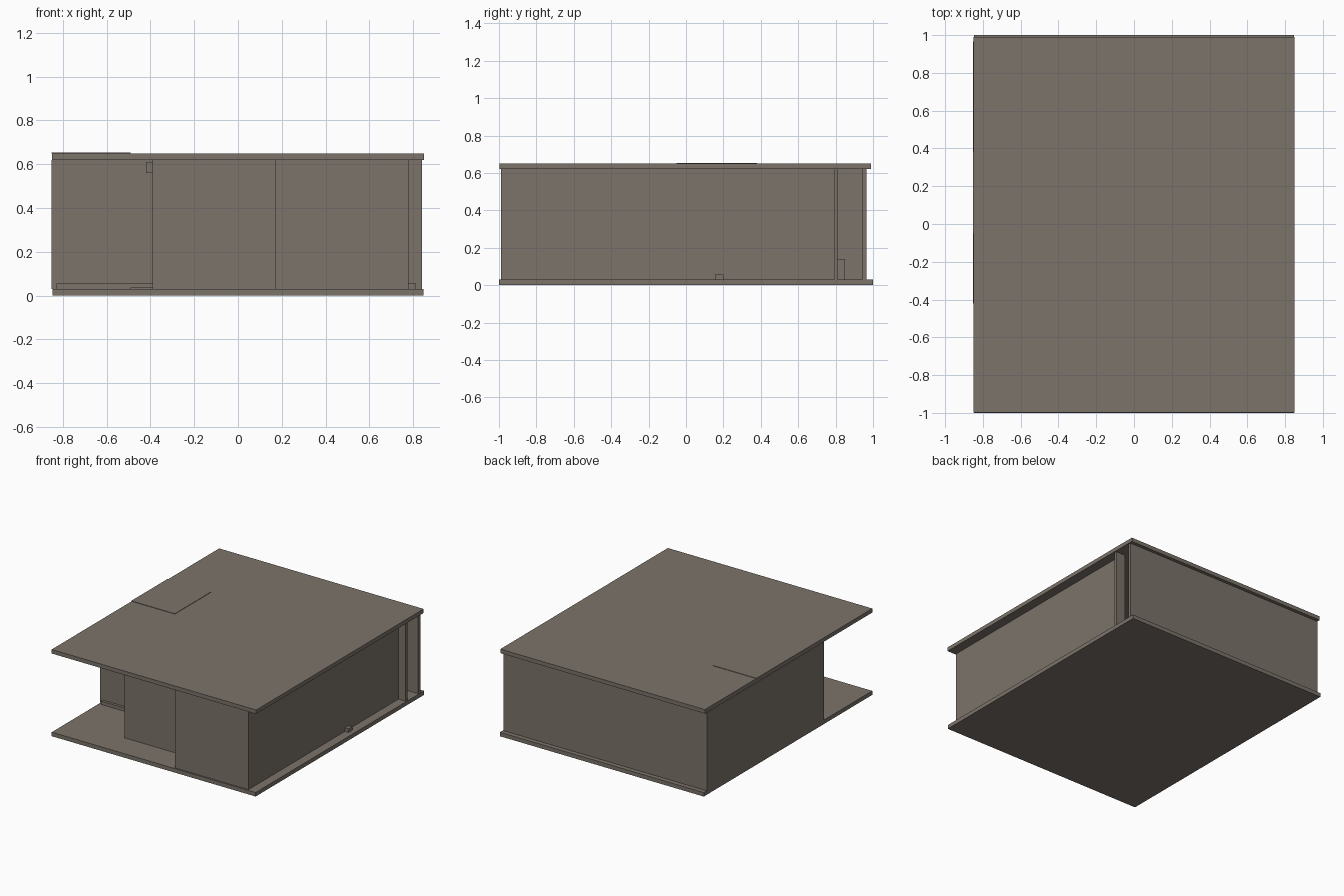
import bpy

if "Cube" in bpy.data.objects:
    bpy.data.objects.remove(bpy.data.objects["Cube"])

# single warm grey finish
mat = bpy.data.materials.new("warm_grey")
mat.diffuse_color = (0.20, 0.172, 0.145, 1)
mat.use_nodes = True
mat.node_tree.nodes["Principled BSDF"].inputs["Base Color"].default_value = mat.diffuse_color


def box(name, x0, x1, y0, y1, z0, z1):
    """Axis-aligned block given by its limits."""
    bpy.ops.mesh.primitive_cube_add(size=1, location=((x0 + x1) / 2, (y0 + y1) / 2, (z0 + z1) / 2))
    ob = bpy.context.object
    ob.name = name
    ob.scale = (x1 - x0, y1 - y0, z1 - z0)
    bpy.ops.object.transform_apply(location=False, rotation=False, scale=True)
    ob.data.materials.append(mat)
    return ob


FLOOR, CEIL, TOP = 0.03, 0.62, 0.65
T = 0.02  # wall thickness

# slabs
box("floor_slab", -0.848, 0.847, -1.0, 1.0, 0, FLOOR)
box("roof_slab", -0.85, 0.85, -0.998, 0.99, CEIL, TOP)
box("roof_hatch_plate", -0.852, -0.49, -0.05, 0.38, TOP, TOP + 0.003)

# walls: name, x0, x1, y0, y1
walls = [
    ("right_wall", 0.78 - T, 0.78, -0.99, 0.79),
    ("right_post", 0.76, 0.84, 0.79, 0.81),
    ("back_wall", -0.85, 0.84, 0.94, 0.965),
    ("left_wall", -0.852, -0.83, -0.42, 0.965),
    ("front_wall", 0.17, 0.78, -0.99, -0.97),
    ("entry_return_wall", 0.17, 0.17 + T, -0.99, -0.77),
    ("entry_wall", -0.39, 0.19, -0.79, -0.77),
    ("porch_side_wall", -0.39, -0.37, -0.79, -0.40),
    ("porch_back_wall", -0.852, -0.37, -0.42, -0.40),
    ("inner_wall_centre", -0.17, 0.05, -0.06, -0.04),
    ("inner_wall_long", 0.385, 0.405, -0.41, 0.17),
    ("inner_wall_step", 0.17, 0.405, -0.41, -0.39),
    ("inner_wall_jog", 0.17, 0.19, -0.51, -0.39),
    ("inner_wall_front", -0.15, 0.19, -0.51, -0.49),
    ("inner_wall_back", 0.18, 0.20, 0.18, 0.64),
]
for name, x0, x1, y0, y1 in walls:
    box(name, x0, x1, y0, y1, FLOOR, CEIL)

# small fittings
box("porch_sill", -0.83, -0.49, -0.44, -0.42, FLOOR, 0.055)
box("porch_step", -0.49, -0.39, -0.44, -0.42, 0.035, 0.055)
box("porch_lamp", -0.42, -0.39, -0.62, -0.59, 0.56, 0.61)
box("side_step", 0.78, 0.81, 0.155, 0.20, FLOOR, 0.057)
box("inner_cabinet", 0.60, 0.70, 0.80, 0.85, FLOOR, 0.14)
